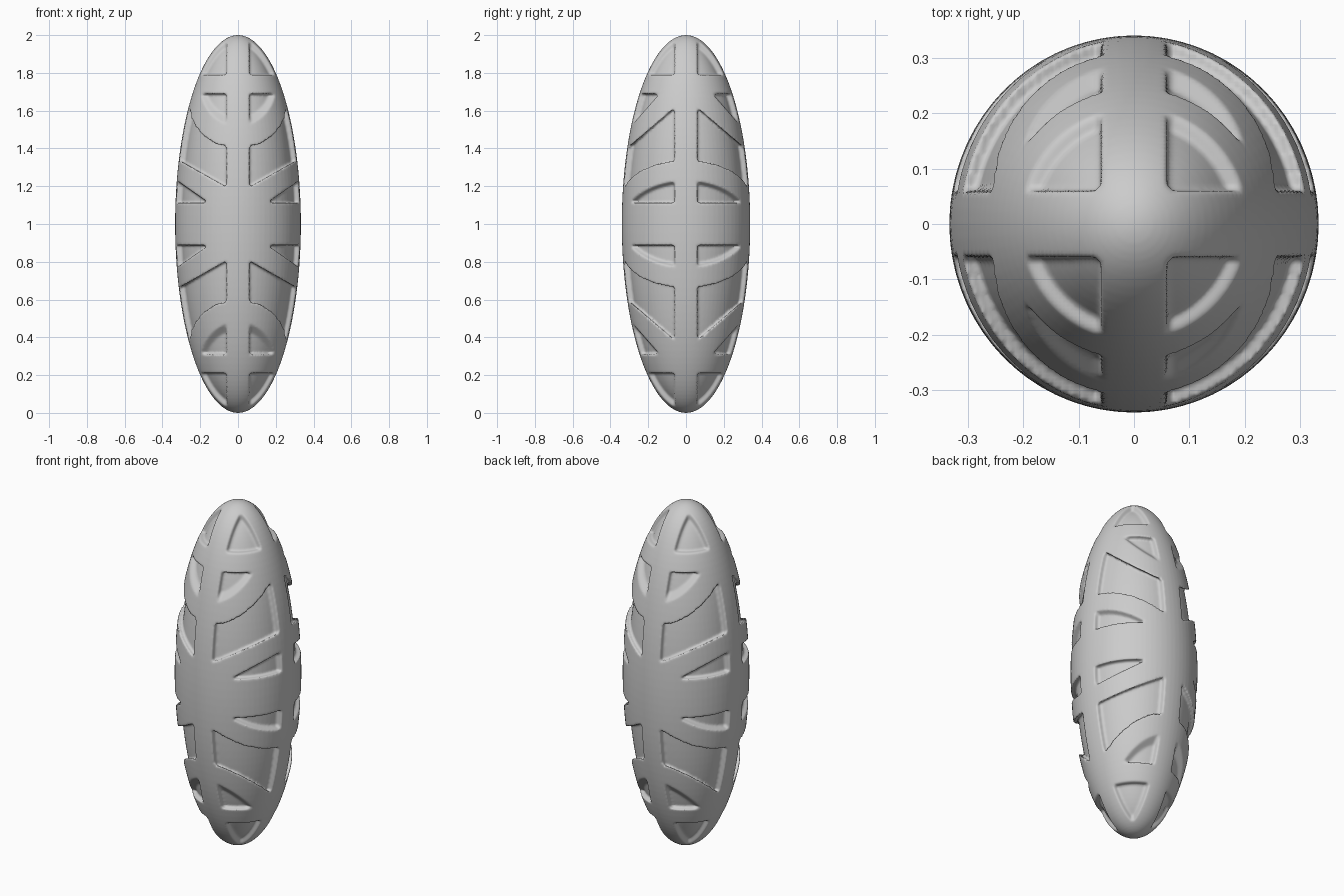
import bpy, bmesh
from mathutils import Matrix, Vector

if "Cube" in bpy.data.objects:
    bpy.data.objects.remove(bpy.data.objects["Cube"])

RIB = 0.06      # half width of the straight upright ribs
FAR = 0.5       # reach of the cutters outside the body


def add_object(name, bm):
    mesh = bpy.data.meshes.new(name)
    bm.to_mesh(mesh)
    bm.free()
    ob = bpy.data.objects.new(name, mesh)
    bpy.context.collection.objects.link(ob)
    return ob


def ellipsoid(name, rx, ry, rz):
    bm = bmesh.new()
    bmesh.ops.create_uvsphere(bm, u_segments=72, v_segments=64, radius=1)
    bmesh.ops.transform(bm, matrix=Matrix.Diagonal((rx, ry, rz, 1)), verts=bm.verts)
    return add_object(name, bm)


def panel(z0, z1, planes):
    """Block in one octant, trimmed by (point, outward normal) planes."""
    bm = bmesh.new()
    bmesh.ops.create_cube(bm, size=1)
    side, mid = FAR - RIB, (FAR + RIB) / 2
    for v in bm.verts:
        v.co = Vector((mid + v.co.x * side, mid + v.co.y * side,
                       (z0 + z1) / 2 + v.co.z * (z1 - z0)))
    for co, no in planes:
        bmesh.ops.bisect_plane(bm, geom=bm.verts[:] + bm.edges[:] + bm.faces[:],
                               plane_co=co, plane_no=no, clear_outer=True)
        rim = [e for e in bm.edges if e.is_boundary]
        bmesh.ops.holes_fill(bm, edges=rim, sides=0)
    mesh = bpy.data.meshes.new("panel")
    bm.to_mesh(mesh)
    bm.free()
    return mesh


# Recessed panels of one octant (heights measured from the body centre)
panels = [
    panel(0.79, 1.2, []),
    panel(0.1, 0.69, [((0, 0.14, 0.69), (0, -1.14, -1))]),
    panel(0.05, 0.9, [((0, 0.06, 0.615), (0, 0.86, 1)),
                      ((0.06, 0, 0.195), (0.57, 0, -1))]),
    panel(0.112, 0.6, [((0.155, 0, 0.112), (-0.7, 0, 1))]),
]

# Mirror the panels into all eight octants
bm = bmesh.new()
for sx in (1, -1):
    for sy in (1, -1):
        for sz in (1, -1):
            for mesh in panels:
                start = len(bm.verts)
                bm.from_mesh(mesh)
                bm.verts.ensure_lookup_table()
                bmesh.ops.transform(bm, matrix=Matrix.Diagonal((sx, sy, sz, 1)),
                                    verts=bm.verts[start:])
bmesh.ops.recalc_face_normals(bm, faces=bm.faces)
cutter = add_object("panel_cutter", bm)
cutter.hide_render = True

# Outer shell with ribs, and the inner core that forms the panel floors
body = ellipsoid("ribbed_body", 0.333, 0.34, 1.0)
core = ellipsoid("inner_core", 0.304, 0.311, 0.97)
core.hide_render = True

for op, other in (('DIFFERENCE', cutter), ('UNION', core)):
    mod = body.modifiers.new(op.lower(), 'BOOLEAN')
    mod.operation = op
    mod.object = other
    mod.solver = 'EXACT'

# Softened rib edges
remesh = body.modifiers.new("even_mesh", 'REMESH')
remesh.mode = 'VOXEL'
remesh.voxel_size = 0.007
smooth = body.modifiers.new("soft_edges", 'SMOOTH')
smooth.factor = 0.5
smooth.iterations = 2

# Apply the modifiers and clear the helpers
deps = bpy.context.evaluated_depsgraph_get()
final = bpy.data.meshes.new_from_object(body.evaluated_get(deps))
body.modifiers.clear()
body.data = final
for helper in (cutter, core):
    bpy.data.objects.remove(helper)
for poly in final.polygons:
    poly.use_smooth = True
final.transform(Matrix.Translation((0, 0, 1)))
